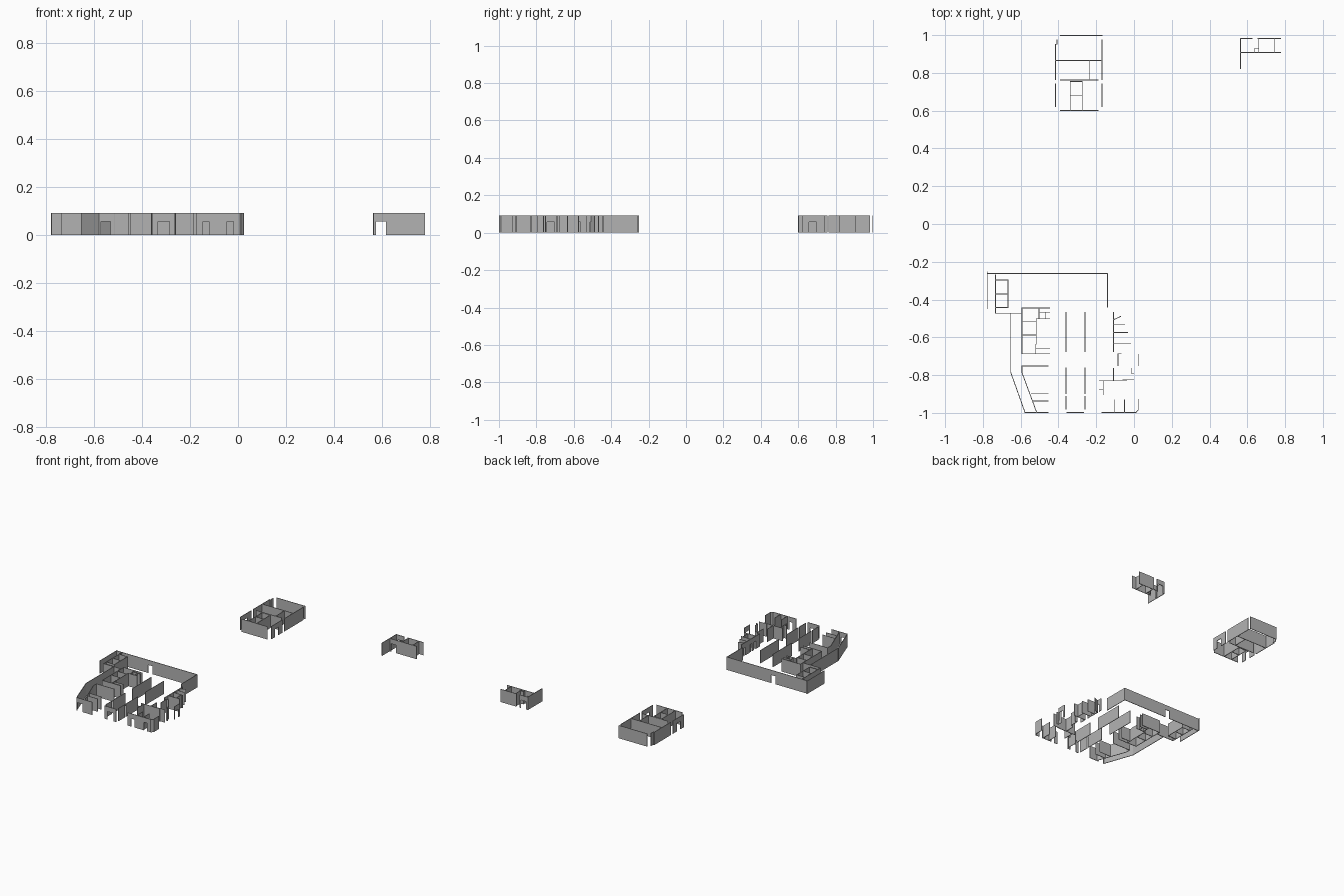
import bpy, bmesh
from mathutils import Vector

HEIGHT, DOOR_TOP = 0.092, 0.057
THICK, THIN = 0.004, 0.0025
SHIFT_Y = -0.004

grey = bpy.data.materials.new("dark_grey_wall")
grey.diffuse_color = (0.45, 0.45, 0.45, 1)


def block(bm, a, b, z0, z1, t):
    """Upright box running from plan point a to plan point b."""
    n = (b - a).normalized()
    s = Vector((-n.y, n.x)) * t / 2
    ring = [a - s, b - s, b + s, a + s]
    lo = [bm.verts.new((p.x, p.y + SHIFT_Y, z0)) for p in ring]
    hi = [bm.verts.new((p.x, p.y + SHIFT_Y, z1)) for p in ring]
    bm.faces.new(lo[::-1])
    bm.faces.new(hi)
    for i in range(4):
        j = (i + 1) % 4
        bm.faces.new((lo[i], lo[j], hi[j], hi[i]))


class Walls:
    """Collects walls of one part; doors are coordinate ranges along the wall."""
    def __init__(self, name):
        self.name, self.bm = name, bmesh.new()

    def line(self, x0, y0, x1, y1, *doors, t=THICK):
        a, b = Vector((x0, y0)), Vector((x1, y1))
        axis = 0 if abs(x1 - x0) >= abs(y1 - y0) else 1
        if a[axis] > b[axis]:
            a, b = b, a
        n = (b - a).normalized() * t / 2
        a, b = a - n, b + n
        at = lambda c: a.lerp(b, (c - a[axis]) / (b[axis] - a[axis]))
        here = a
        for d0, d1 in sorted(doors):
            block(self.bm, here, at(d0), 0, HEIGHT, t)
            block(self.bm, at(d0), at(d1), DOOR_TOP, HEIGHT, t)
            here = at(d1)
        block(self.bm, here, b, 0, HEIGHT, t)

    def h(self, y, x0, x1, *doors, t=THICK):
        self.line(x0, y, x1, y, *doors, t=t)

    def v(self, x, y0, y1, *doors, t=THICK):
        self.line(x, y0, x, y1, *doors, t=t)

    def build(self):
        me = bpy.data.meshes.new(self.name)
        self.bm.to_mesh(me)
        self.bm.free()
        me.materials.append(grey)
        bpy.context.collection.objects.link(bpy.data.objects.new(self.name, me))


# North block: outer walls
w = Walls("north_block_outer_walls")
for y in (1.002, 0.767, 0.605):
    w.h(y, -0.39, -0.17 if y > 0.9 else -0.19)
w.v(-0.407, 0.955, 0.98)
w.h(0.955, -0.415, -0.407)
w.v(-0.415, 0.769, 0.955)
w.v(-0.169, 0.769, 0.98)
for x in (-0.415, -0.169):
    w.v(x, 0.625, 0.745, (0.662, 0.702))
w.build()

# North block: partitions and core
w = Walls("north_block_partitions")
w.h(0.869, -0.415, -0.169)
w.v(-0.237, 0.767, 0.869)
for x in (-0.338, -0.274):
    w.v(x, 0.605, 0.759)
for y in (0.759, 0.685):
    w.h(y, -0.338, -0.274)
w.build()

# North-east block
w = Walls("north_east_block_walls")
w.v(0.564, 0.826, 0.986)
w.h(0.986, 0.564, 0.625, (0.575, 0.617))
w.h(0.986, 0.655, 0.777)
w.h(0.912, 0.564, 0.777, (0.575, 0.617))
for x in (0.66, 0.745):
    w.v(x, 0.912, 0.986)
w.h(0.932, 0.637, 0.66, t=THIN)
w.v(0.637, 0.912, 0.932, t=THIN)
w.build()

# South block: perimeter
w = Walls("south_block_perimeter")
w.v(-0.777, -0.445, -0.25)
w.h(-0.258, -0.777, -0.14, (-0.525, -0.49))
w.v(-0.14, -0.435, -0.258)
w.h(-0.468, -0.733, -0.593)
w.v(-0.652, -0.783, -0.468)
w.line(-0.652, -0.783, -0.577, -0.994)
w.h(-0.994, -0.577, -0.455, (-0.57, -0.53))
w.h(-0.994, -0.355, -0.267, (-0.333, -0.285))
w.h(-0.994, -0.17, 0.01, (-0.145, -0.12), (-0.045, -0.018))
w.line(0.01, -0.994, 0.022, -0.982)
w.v(0.022, -0.982, -0.925)
w.v(0.022, -0.745, -0.687, (-0.74, -0.7))
w.build()

# South block: north-west stair core
w = Walls("stair_core")
w.v(-0.733, -0.468, -0.265)
w.v(-0.667, -0.438, -0.293)
for y in (-0.293, -0.366, -0.438):
    w.h(y, -0.733, -0.667)
w.build()

# South block: west rooms
w = Walls("west_rooms")
w.v(-0.593, -0.683, -0.441)
w.h(-0.441, -0.593, -0.447)
w.h(-0.683, -0.593, -0.447)
for y in (-0.513, -0.583):
    w.h(y, -0.593, -0.517)
w.v(-0.517, -0.633, -0.498)
w.v(-0.519, -0.683, -0.633, t=THIN)
w.h(-0.498, -0.517, -0.447)
w.h(-0.656, -0.519, -0.447, t=THIN)
w.v(-0.503, -0.498, -0.441)
w.h(-0.463, -0.503, -0.447)
w.v(-0.467, -0.498, -0.463)
w.build()

# South block: south-west rooms
w = Walls("south_west_rooms")
w.h(-0.748, -0.593, -0.455)
w.v(-0.593, -0.783, -0.748)
w.line(-0.593, -0.783, -0.515, -0.994)
w.h(-0.893, -0.545, -0.455, t=THIN)
w.h(-0.933, -0.535, -0.455)
w.build()

# South block: central spines
w = Walls("central_spine_walls")
for x in (-0.36, -0.26):
    for y0, y1 in ((-0.672, -0.465), (-0.893, -0.758), (-0.975, -0.908)):
        w.v(x, y0, y1)
w.build()

# South block: east rooms
w = Walls("east_rooms")
w.v(-0.109, -0.672, -0.465, (-0.63, -0.605), (-0.585, -0.56), (-0.51, -0.486))
w.line(-0.109, -0.503, -0.07, -0.485)
w.h(-0.53, -0.109, -0.05, t=THIN)
w.h(-0.571, -0.109, -0.035)
w.h(-0.63, -0.109, -0.018)
w.v(-0.045, -0.63, -0.571, t=THIN)
w.h(-0.683, -0.085, -0.068)
w.v(-0.085, -0.745, -0.683)
w.build()

# South block: south-east rooms
w = Walls("south_east_rooms")
w.h(-0.826, -0.183, -0.04)
w.h(-0.821, -0.06, 0.0, t=THIN)
w.v(-0.109, -0.824, -0.76)
w.v(-0.012, -0.79, -0.76, t=THIN)
w.h(-0.79, -0.012, 0.0, t=THIN)
w.v(-0.163, -0.9, -0.826)
w.h(-0.871, -0.183, -0.163)
for x in (-0.102, -0.05):
    w.v(x, -0.994, -0.927)
w.build()
